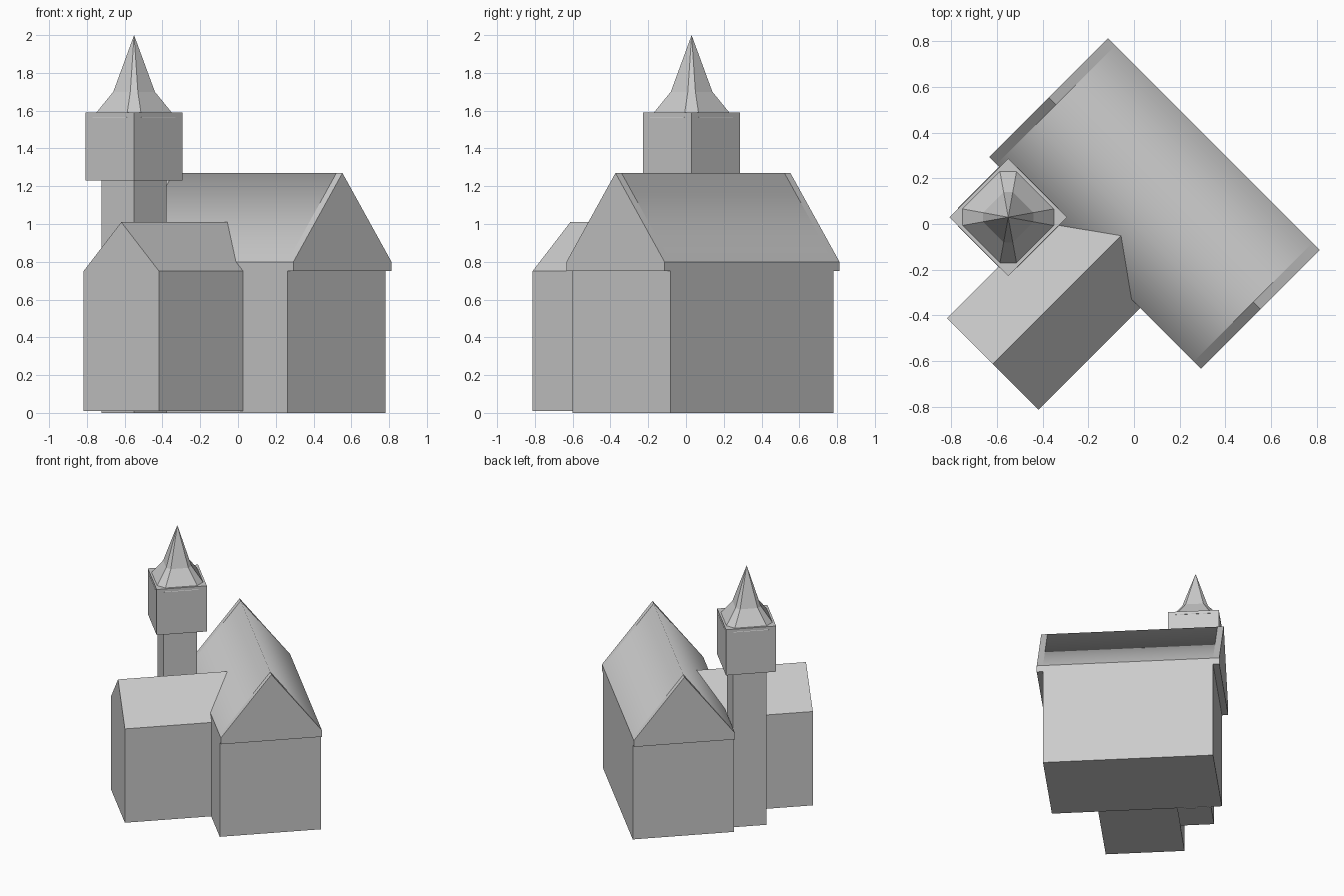
import bpy, math

if "Cube" in bpy.data.objects:
    bpy.data.objects.remove(bpy.data.objects["Cube"])

# Whole building is laid out square, then turned 45 degrees about z
TURN = -math.pi / 4


def make(name, verts, faces):
    mesh = bpy.data.meshes.new(name)
    mesh.from_pydata(verts, [], faces)
    mesh.update()
    ob = bpy.data.objects.new(name, mesh)
    ob.rotation_euler.z = TURN
    bpy.context.collection.objects.link(ob)
    return ob


def loft(name, rings, tip=None):
    """Skin equal-length rings; close with caps, or with a point at the top."""
    n = len(rings[0])
    verts = [p for ring in rings for p in ring]
    faces = [tuple(reversed(range(n)))]
    for k in range(len(rings) - 1):
        for i in range(n):
            j = (i + 1) % n
            faces.append((k * n + i, k * n + j, (k + 1) * n + j, (k + 1) * n + i))
    base = (len(rings) - 1) * n
    if tip:
        verts.append(tip)
        faces += [(base + i, base + (i + 1) % n, base + n) for i in range(n)]
    else:
        faces.append(tuple(range(base, base + n)))
    return make(name, verts, faces)


def gabled(name, centre, half, bottom, eave, ridge, start, end, along_x):
    """House-shaped profile extruded between start and end."""
    profile = [(centre - half, bottom), (centre + half, bottom),
               (centre + half, eave), (centre, ridge), (centre - half, eave)]
    if along_x:
        rings = [[(s, a, z) for a, z in profile] for s in (start, end)]
    else:
        rings = [[(a, s, z) for a, z in reversed(profile)] for s in (start, end)]
    return loft(name, rings)


def square(cx, cy, half, z):
    return [(cx + sx * half, cy + sy * half, z)
            for sx, sy in ((-1, -1), (1, -1), (1, 1), (-1, 1))]


# Main hall, with the two roof slopes shaded smoothly over the ridge
hall = gabled("main_hall", 0.127, 0.367, 0.0, 0.80, 1.27, -0.61, 0.61, True)
for p in hall.data.polygons:
    p.use_smooth = 0.1 < p.normal.z < 0.95

# Projecting gables at both ends of the hall
for side, name in ((-1, "back_gable"), (1, "front_gable")):
    a, b = sorted((side * 0.61, side * 0.655))
    gabled(name, 0.127, 0.367, 0.75, 0.80, 1.27, a, b, True)

# Side wing running into the hall
gabled("side_wing", -0.004, 0.283, 0.01, 0.75, 1.01, -0.87, 0.0, False)

# Tower shaft and wider belfry
TX, TY = -0.41, -0.368
loft("tower_shaft", [square(TX, TY, 0.122, z) for z in (0.0, 1.23)])
loft("belfry", [square(TX, TY, 0.182, z) for z in (1.23, 1.59)])


# Flared spire: eight sides, narrow ones over the belfry corners
def chamfered(r, w, z):
    ring = []
    for k in range(4):
        t = math.pi / 4 + k * math.pi / 2
        for s in (-w, w):
            ring.append((TX + r * math.cos(t) - s * math.sin(t),
                         TY + r * math.sin(t) + s * math.cos(t), z))
    return ring


loft("spire", [chamfered(0.22, 0.04, 1.565), chamfered(0.11, 0.02, 1.70)],
     (TX, TY, 2.0))
